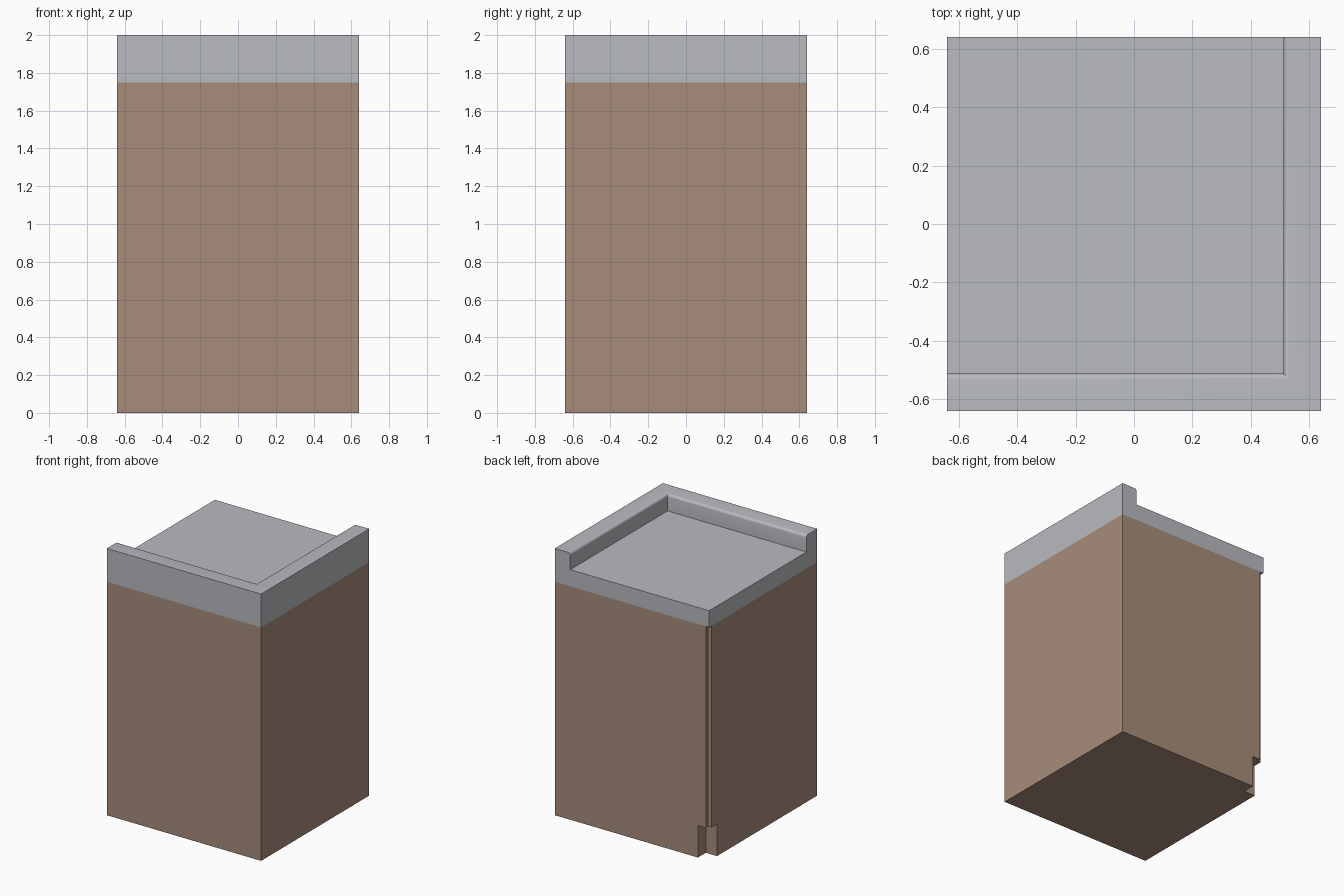
import bpy
import bmesh
import math

old = bpy.data.objects.get("Cube")
if old:
    bpy.data.objects.remove(old, do_unlink=True)

H = 0.64         # half width of the cabinet
LIP = 0.128      # width of the raised rim
KICK_TOP = 0.24
BODY_TOP = 1.75
SLAB_TOP = 1.875
RIM_TOP = 2.0


def make_material(name, rgb):
    mat = bpy.data.materials.new(name)
    mat.use_nodes = True
    color = (*rgb, 1.0)
    mat.diffuse_color = color
    bsdf = next(n for n in mat.node_tree.nodes if n.type == 'BSDF_PRINCIPLED')
    bsdf.inputs["Base Color"].default_value = color
    return mat


def notched_square(n):
    """Square outline with an n-sized notch at the back right corner."""
    return [(-H, -H), (H, -H), (H, H), (-H + n, H), (-H + n, H - n), (-H, H - n)]


def prism(name, outline, z0, z1, mat, round_edge=None, radius=0.02):
    """Extrude an outline from z0 to z1, optionally rounding chosen edges."""
    bm = bmesh.new()
    face = bm.faces.new([bm.verts.new((x, y, z0)) for x, y in outline])
    top = bmesh.ops.extrude_face_region(bm, geom=[face])["geom"]
    verts = [g for g in top if isinstance(g, bmesh.types.BMVert)]
    bmesh.ops.translate(bm, verts=verts, vec=(0, 0, z1 - z0))
    bmesh.ops.recalc_face_normals(bm, faces=bm.faces)
    if round_edge:
        edges = [e for e in bm.edges if all(round_edge(v.co) for v in e.verts)]
        bmesh.ops.bevel(bm, geom=edges, offset=radius, segments=4,
                        profile=0.5, affect='EDGES')
    mesh = bpy.data.meshes.new(name)
    bm.to_mesh(mesh)
    bm.free()
    mesh.materials.append(mat)
    obj = bpy.data.objects.new(name, mesh)
    bpy.context.collection.objects.link(obj)
    return obj


brown = make_material("warm brown", (0.39, 0.265, 0.195))
grey = make_material("light grey", (0.485, 0.495, 0.52))

# Cabinet body with a thin corner groove and a deeper toe kick below
prism("toe_kick_base", notched_square(0.093), 0, KICK_TOP, brown)
prism("cabinet_body", notched_square(0.028), KICK_TOP, BODY_TOP, brown)

# Countertop slab
prism("countertop", [(-H, -H), (H, -H), (H, H), (-H, H)], BODY_TOP, SLAB_TOP, grey)

# L-shaped raised rim with its inner top edge rounded
I = H - LIP
rim = prism(
    "raised_rim",
    [(-H, -H), (H, -H), (H, H), (I, H), (I, -I), (-H, -I)],
    SLAB_TOP, RIM_TOP, grey,
    round_edge=lambda c: (c.z > RIM_TOP - 0.001 and c.x < I + 0.001
                          and c.y > -I - 0.001))

bpy.ops.object.select_all(action='DESELECT')
rim.select_set(True)
bpy.context.view_layer.objects.active = rim
bpy.ops.object.shade_smooth_by_angle(angle=math.radians(40))
